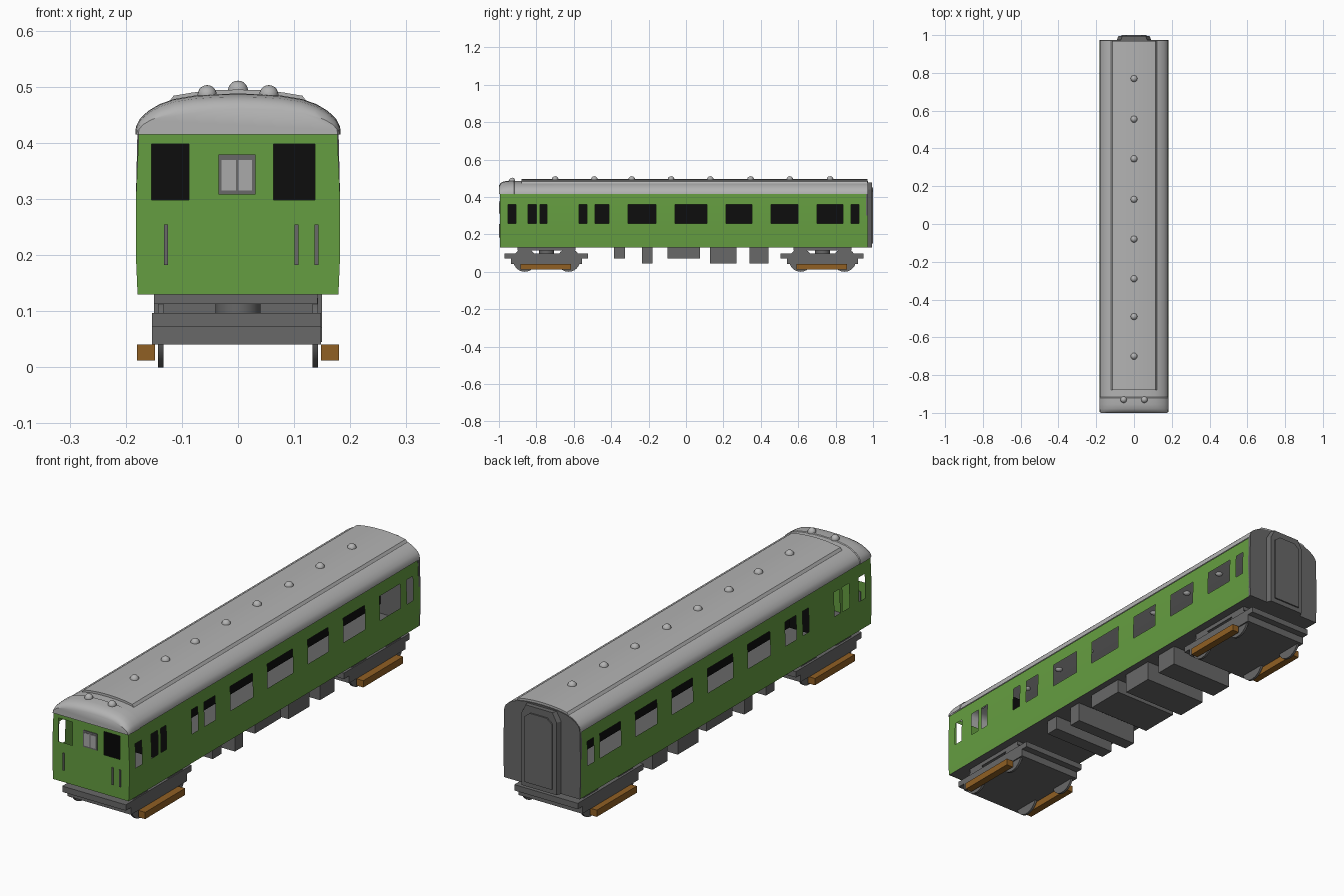
import bpy, bmesh, math
from mathutils import Vector

if "Cube" in bpy.data.objects:
    bpy.data.objects.remove(bpy.data.objects["Cube"])

def mat(name, c):
    m = bpy.data.materials.new(name)
    m.diffuse_color = (*c, 1)
    m.use_nodes = True
    m.node_tree.nodes["Principled BSDF"].inputs["Base Color"].default_value = m.diffuse_color
    return m

GREEN = mat("body green", (0.13, 0.34, 0.052))
GREY = mat("dark grey", (0.138, 0.138, 0.138))
ROOF = mat("light grey", (0.45, 0.45, 0.45))
BLACK = mat("black", (0.004, 0.004, 0.004))
WOOD = mat("shoe beam brown", (0.28, 0.115, 0.017))
PANE = mat("panel grey", (0.40, 0.40, 0.40))

def finish(name, bm, m, smooth=None, outward=False):
    if outward:  # open sheets: point every face away from the carriage core
        for f in bm.faces:
            f.normal_update()
            c = f.calc_center_median()
            core = Vector((0, max(-0.9, min(0.9, c.y)), 0.3))
            if f.normal.dot(c - core) < 0:
                f.normal_flip()
    else:
        bmesh.ops.recalc_face_normals(bm, faces=bm.faces[:])
    me = bpy.data.meshes.new(name)
    bm.to_mesh(me)
    bm.free()
    me.materials.append(m)
    ob = bpy.data.objects.new(name, me)
    bpy.context.collection.objects.link(ob)
    if smooth:
        bpy.ops.object.select_all(action='DESELECT')
        ob.select_set(True)
        bpy.context.view_layer.objects.active = ob
        bpy.ops.object.shade_smooth_by_angle(angle=math.radians(smooth))
    return ob

def box(name, x, y, z, m):
    bm = bmesh.new()
    bmesh.ops.create_cube(bm, size=1)
    for v in bm.verts:
        v.co = [r[0] + (c + 0.5) * (r[1] - r[0]) for c, r in zip(v.co, (x, y, z))]
    return finish(name, bm, m)

def cylinder(name, r, depth, loc, axis, m, seg=24):
    bm = bmesh.new()
    bmesh.ops.create_cone(bm, cap_ends=True, segments=seg, radius1=r, radius2=r, depth=depth)
    for v in bm.verts:
        p = Vector((v.co.z, v.co.x, v.co.y)) if axis == 'x' else v.co
        v.co = p + Vector(loc)
    return finish(name, bm, m, 40)

def half_width(z):
    pts = [(0.13, 0.179), (0.20, 0.182), (0.30, 0.182), (0.415, 0.177)]
    for (a, wa), (b, wb) in zip(pts, pts[1:]):
        if z <= b:
            return wa + (wb - wa) * (z - a) / (b - a)
    return pts[-1][1]

def wall(name, us, zs, is_hole, place):
    """Sheet wall on a grid, leaving out the window cells."""
    bm = bmesh.new()
    g = [[bm.verts.new(place(u, z)) for z in zs] for u in us]
    for i in range(len(us) - 1):
        for j in range(len(zs) - 1):
            if not is_hole((us[i] + us[i + 1]) / 2, (zs[j] + zs[j + 1]) / 2):
                bm.faces.new((g[i][j], g[i + 1][j], g[i + 1][j + 1], g[i][j + 1]))
    finish(name, bm, GREEN, 30, outward=True)

# Side walls with open windows
F, B = -0.995, 0.97
wins = [(-.952, -.909), (-.845, -.80), (-.78, -.743), (-.572, -.53), (-.487, -.412), (-.31, -.16),
        (-.059, .112), (.214, .353), (.455, .60), (.70, .84), (.882, .925)]
ys = [F] + [y for w in wins for y in w] + [B]
for s, side in ((1, "right"), (-1, "left")):
    wall(side + "_side_wall", ys, [.13, .20, .257, .30, .36, .415],
         lambda y, z: .257 < z < .36 and any(a < y < b for a, b in wins),
         lambda y, z: (s * half_width(z), y, z))

# Cab front with two open windows
xs = [-1, -.154, -.087, .063, .137, 1]
wall("cab_front", xs, [.13, .20, .298, .398, .415],
     lambda x, z: .298 < z < .398 and (-.154 < x < -.087 or .063 < x < .137),
     lambda x, z: (x * half_width(z) if abs(x) == 1 else x, F, z))

# Roof shell, domed at the cab end
half = [(.183, .0), (.182, .014), (.175, .028), (.16, .042), (.14, .054), (.115, .063), (.08, .069), (.04, .072), (0, .073)]
prof = half + [(-x, z) for x, z in half[-2::-1]]

def loft(name, pts, sections, m, caps=True):
    bm = bmesh.new()
    rings = [[bm.verts.new((x * sx, y, .415 + z * sz)) for x, z in pts] for y, sx, sz in sections]
    for a, b in zip(rings, rings[1:]):
        for i in range(len(pts) - 1):
            bm.faces.new((a[i], a[i + 1], b[i + 1], b[i]))
    if caps:
        bm.faces.new(rings[0])
        bm.faces.new(rings[-1])
    return finish(name, bm, m, 40, outward=True)

loft("roof", prof, [(-1, .97, .62), (-.992, .985, .80), (-.978, .995, .92), (-.955, 1, .98), (-.92, 1, 1),
                    (-.917, .985, .96), (-.7, .985, .97), (0, .985, .97), (B, .985, .97)], ROOF)

# Raised centre strip on the roof
strip = [(.123, .058), (.115, .069), (.08, .075), (.04, .079), (0, .080)]
strip = strip + [(-x, z) for x, z in strip[-2::-1]]
loft("roof_strip", strip, [(-.88, 1, 1), (B, 1, 1)], ROOF)

# Roof ventilators
def dome(name, x, y, z, r):
    bm = bmesh.new()
    bmesh.ops.create_uvsphere(bm, u_segments=16, v_segments=10, radius=r)
    for v in bm.verts:
        v.co += Vector((x, y, z))
    finish(name, bm, ROOF, 60)

for y in (-.70, -.49, -.29, -.08, .13, .345, .555, .77):
    dome("roof_vent", 0, y, .493, .018)
for s in (-1, 1):
    dome("cab_roof_vent", s * .055, -.93, .486, .017)

# Floor and dark blinds inside that stop the view through
box("floor", (-.178, .178), (F + .002, B), (.13, .14), GREY)
box("centre_blind", (-.002, .002), (-.97, .96), (.18, .405), BLACK)
box("cab_bulkhead", (-.172, .172), (-.70, -.696), (.18, .415), BLACK)

# Rear end wall and gangway, extruded outlines
def end_plate(name, outline, y0, y1, inset=1.0):
    bm = bmesh.new()
    a = [bm.verts.new((x, y0, z)) for x, z in outline]
    b = [bm.verts.new((x * inset, y1, z)) for x, z in outline]
    bm.faces.new(a)
    bm.faces.new(b)
    for i in range(len(a)):
        j = (i + 1) % len(a)
        bm.faces.new((a[i], a[j], b[j], b[i]))
    finish(name, bm, GREY)

end_plate("rear_wall", [(.179, .13), (.182, .20), (.182, .30)] + [(x * .98, .415 + z * .96) for x, z in prof]
          + [(-.182, .30), (-.182, .20), (-.179, .13)], .962, .974)
end_plate("gangway", [(.092, .13), (.092, .44), (.07, .478), (-.07, .478), (-.092, .44), (-.092, .13)], .972, .994, .9)
end_plate("gangway_door", [(.065, .15), (.065, .43), (.04, .45), (-.04, .45), (-.065, .43), (-.065, .15)], .99, 1.0)

# Front route panel and handrails
box("route_panel_frame", (-.035, .031), (-.998, F + .002), (.308, .379), GREY)
box("route_panel_left", (-.029, -.004), (-1, F), (.315, .370), PANE)
box("route_panel_right", (.001, .025), (-1, F), (.315, .370), PANE)
for x in (-.128, .104, .140):
    box("handrail", (x - .0035, x + .0035), (-1, F + .002), (.182, .255), GREY)

# Equipment boxes under the floor
for a, b, z in ((-.385, -.326, .07), (-.235, -.18, .045), (-.10, .075, .07), (.128, .27, .045), (.34, .44, .045)):
    box("underfloor_box", (-.15, .15), (a, b), (z, .131), GREY)

# Bogies
for c, end in ((-.745, "front"), (.73, "rear")):
    box(end + "_bogie_frame", (-.153, .148), (c - .225, c + .22), (.072, .097), GREY)
    box(end + "_bogie_lower", (-.153, .148), (c - .19, c + .19), (.041, .073), GREY)
    box(end + "_bogie_bolster", (-.150, .142), (c - .155, c + .155), (.113, .131), GREY)
    cylinder(end + "_bogie_pivot", .04, .022, (0, c, .105), 'z', GREY)
    for s in (-1, 1):
        box(end + "_shoe_beam", sorted((s * .148, s * .180)), (c - .14, c + .13), (.012, .041), WOOD)
        for d in (-.117, .117):
            cylinder(end + "_wheel", .062, .010, (s * .138, c + d, .062), 'x', GREY)
